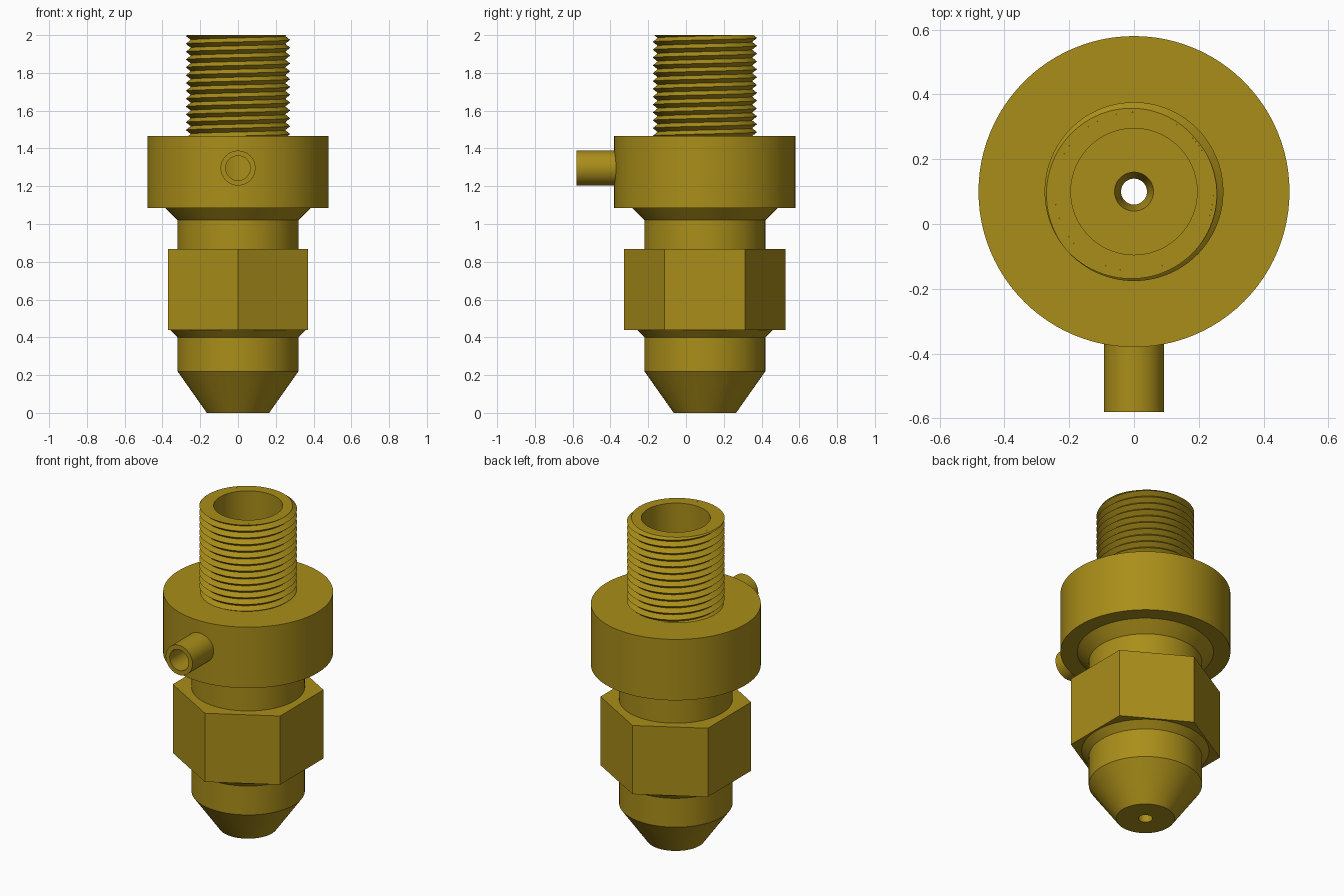
import bpy, bmesh, math
from mathutils import Matrix, Vector

if "Cube" in bpy.data.objects:
    bpy.data.objects.remove(bpy.data.objects["Cube"])

AXIS = Vector((0, 0.10, 0))      # main axis of the fitting
brass = bpy.data.materials.new("brass")
brass.diffuse_color = (0.40, 0.27, 0.01, 1)
brass.use_nodes = True
brass.node_tree.nodes["Principled BSDF"].inputs["Base Color"].default_value = brass.diffuse_color


def finish(bm, name, matrix):
    bmesh.ops.recalc_face_normals(bm, faces=bm.faces)
    me = bpy.data.meshes.new(name)
    bm.to_mesh(me)
    bm.free()
    ob = bpy.data.objects.new(name, me)
    bpy.context.collection.objects.link(ob)
    ob.matrix_world = matrix
    me.materials.append(brass)
    return ob


def lathe(name, profile, segments, matrix, start=0.0):
    """Revolve a closed (radius, z) profile into a ring-shaped solid."""
    bm = bmesh.new()
    rings = []
    for i in range(segments):
        a = start + 2 * math.pi * i / segments
        rings.append([bm.verts.new((r * math.cos(a), r * math.sin(a), z)) for r, z in profile])
    n = len(profile)
    for i in range(segments):
        p, q = rings[i], rings[(i + 1) % segments]
        for k in range(n):
            m = (k + 1) % n
            bm.faces.new((p[k], q[k], q[m], p[m]))
    return finish(bm, name, matrix)


def smooth(ob):
    bpy.ops.object.select_all(action='DESELECT')
    ob.select_set(True)
    bpy.context.view_layer.objects.active = ob
    bpy.ops.object.shade_smooth_by_angle(angle=math.radians(25))


upright = Matrix.Translation(AXIS)

# Turned body: nozzle cone, neck, collar, threaded stem core and stepped bore
body = lathe("nozzle_body", [
    (0.04, 0), (0.165, 0), (0.32, 0.22), (0.32, 0.40), (0.36, 0.44), (0.32, 0.44),
    (0.32, 1.02), (0.385, 1.085), (0.48, 1.085), (0.48, 1.465), (0.245, 1.465),
    (0.245, 2.0), (0.195, 2.0), (0.195, 0.26), (0.06, 0.26), (0.04, 0.18)], 96, upright)

# Hexagonal wrench section
lathe("hex_nut", [(0.29, 0.44), (0.427, 0.44), (0.427, 0.868), (0.29, 0.868)],
      6, upright, math.pi / 2)

# Side port, pointing to the front
forward = Matrix.Translation((0, 0, 1.296)) @ Matrix.Rotation(math.pi / 2, 4, 'X')
port = lathe("side_port", [(0.065, 0.34), (0.0925, 0.34), (0.0925, 0.58), (0.065, 0.58)],
             48, forward)

# Drill the port through the collar into the bore
bm = bmesh.new()
bmesh.ops.create_cone(bm, cap_ends=True, segments=48, radius1=0.065, radius2=0.065, depth=0.45,
                      matrix=Matrix.Translation((0, 0, 0.225)))
drill = finish(bm, "port_drill", forward)
drill.hide_render = True
drill.hide_set(True)
cut = body.modifiers.new("port_hole", 'BOOLEAN')
cut.object, cut.operation, cut.solver = drill, 'DIFFERENCE', 'EXACT'

# Helical thread, cut flat at the top and closed onto the stem core
N, PITCH, TURNS = 96, 0.0415, 15
bm = bmesh.new()
root, crest = [], []
for i in range(N * TURNS + 1):
    a = 2 * math.pi * i / N + math.radians(110)
    z = 1.427 + PITCH * i / N
    root.append(bm.verts.new((0.25 * math.cos(a), 0.25 * math.sin(a), z)))
    crest.append(bm.verts.new((0.276 * math.cos(a), 0.276 * math.sin(a), z + PITCH / 2)))
for i in range(N * (TURNS - 1)):
    bm.faces.new((root[i], root[i + 1], crest[i + 1], crest[i]))
    bm.faces.new((crest[i], crest[i + 1], root[i + 1 + N], root[i + N]))
for v in [v for v in bm.verts if not v.link_faces]:
    bm.verts.remove(v)
res = bmesh.ops.bisect_plane(bm, geom=bm.verts[:] + bm.edges[:] + bm.faces[:], dist=1e-6,
                             plane_co=(0, 0, 2), plane_no=(0, 0, 1), clear_outer=True)
rim = [e for e in res["geom_cut"] if isinstance(e, bmesh.types.BMEdge)]
for v in [g for g in bmesh.ops.extrude_edge_only(bm, edges=rim)["geom"]
          if isinstance(g, bmesh.types.BMVert)]:
    s = 0.245 / math.hypot(v.co.x, v.co.y)
    v.co.x *= s
    v.co.y *= s
thread = finish(bm, "stem_thread", upright)

for ob in (body, port, thread):
    smooth(ob)
